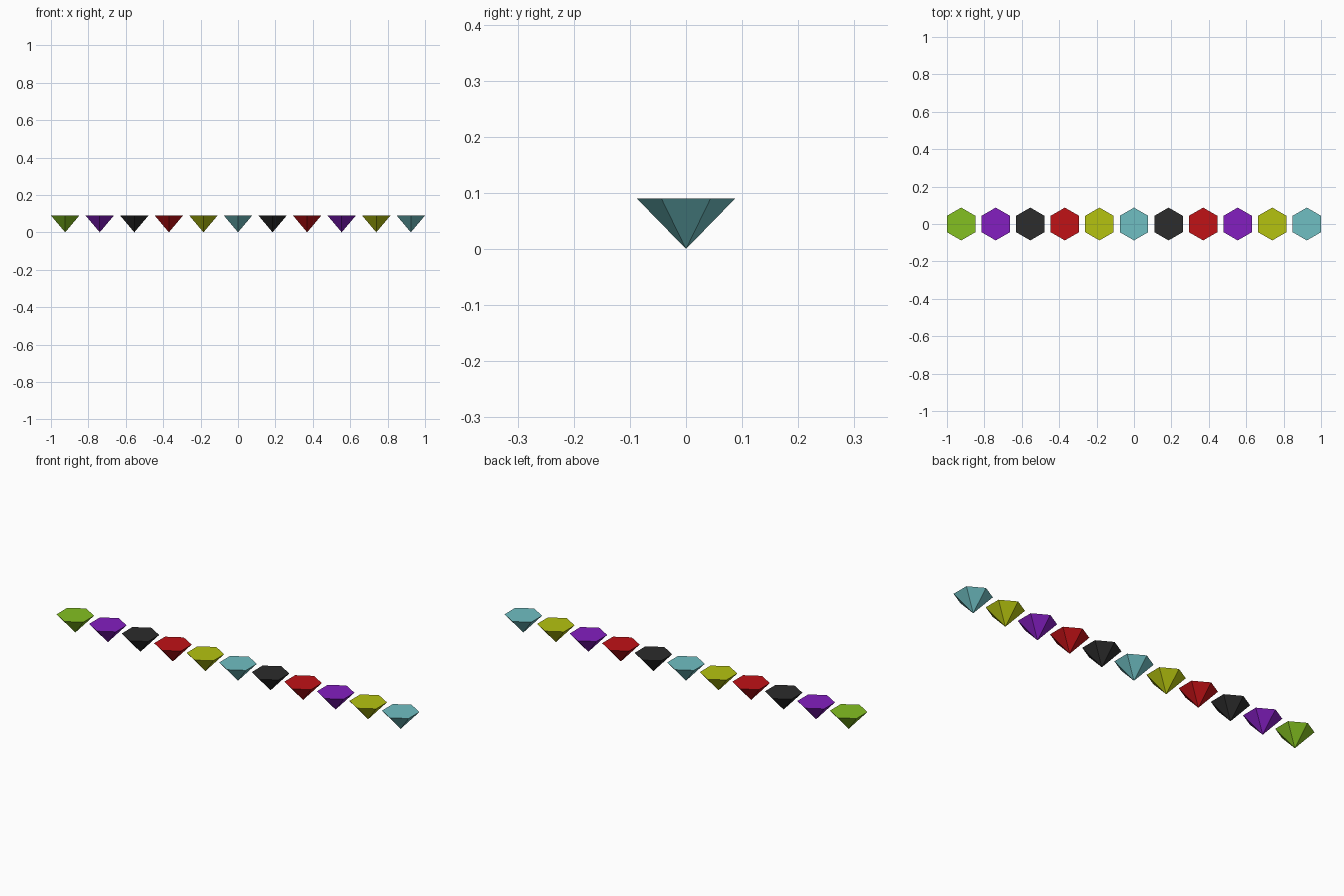
import bpy, math

if "Cube" in bpy.data.objects:
    bpy.data.objects.remove(bpy.data.objects["Cube"])

RADIUS = 0.0877
HEIGHT = 0.09
HALF_WIDTH = RADIUS * math.cos(math.radians(30))
COUNT = 11

COLOURS = {
    "green": (0.23, 0.53, 0.015, 1),
    "purple": (0.23, 0.013, 0.53, 1),
    "black": (0.025, 0.025, 0.025, 1),
    "red": (0.53, 0.006, 0.008, 1),
    "yellow": (0.46, 0.54, 0.005, 1),
    "teal": (0.16, 0.52, 0.54, 1),
}
ORDER = ["green", "purple", "black", "red", "yellow", "teal",
         "black", "red", "purple", "yellow", "teal"]

materials = {}
for name, colour in COLOURS.items():
    materials[name] = bpy.data.materials.new(name)
    materials[name].diffuse_color = colour


# Six-sided gem: flat hexagon on top, single point at the bottom
def gem(index, x, colour):
    bpy.ops.mesh.primitive_cone_add(vertices=6, radius1=0, radius2=RADIUS,
                                    depth=HEIGHT, location=(x, 0, HEIGHT / 2))
    obj = bpy.context.object
    obj.name = f"{colour}_gem_{index + 1}"
    obj.data.materials.append(materials[colour])


# Evenly spaced row, corners pointing front and back
start = -1 + HALF_WIDTH
step = -2 * start / (COUNT - 1)
for i, colour in enumerate(ORDER):
    gem(i, start + i * step, colour)

for m in bpy.data.materials:
    if m.users and not m.is_grease_pencil:
        m.use_nodes = True
        m.node_tree.nodes["Principled BSDF"].inputs["Base Color"].default_value = m.diffuse_color
